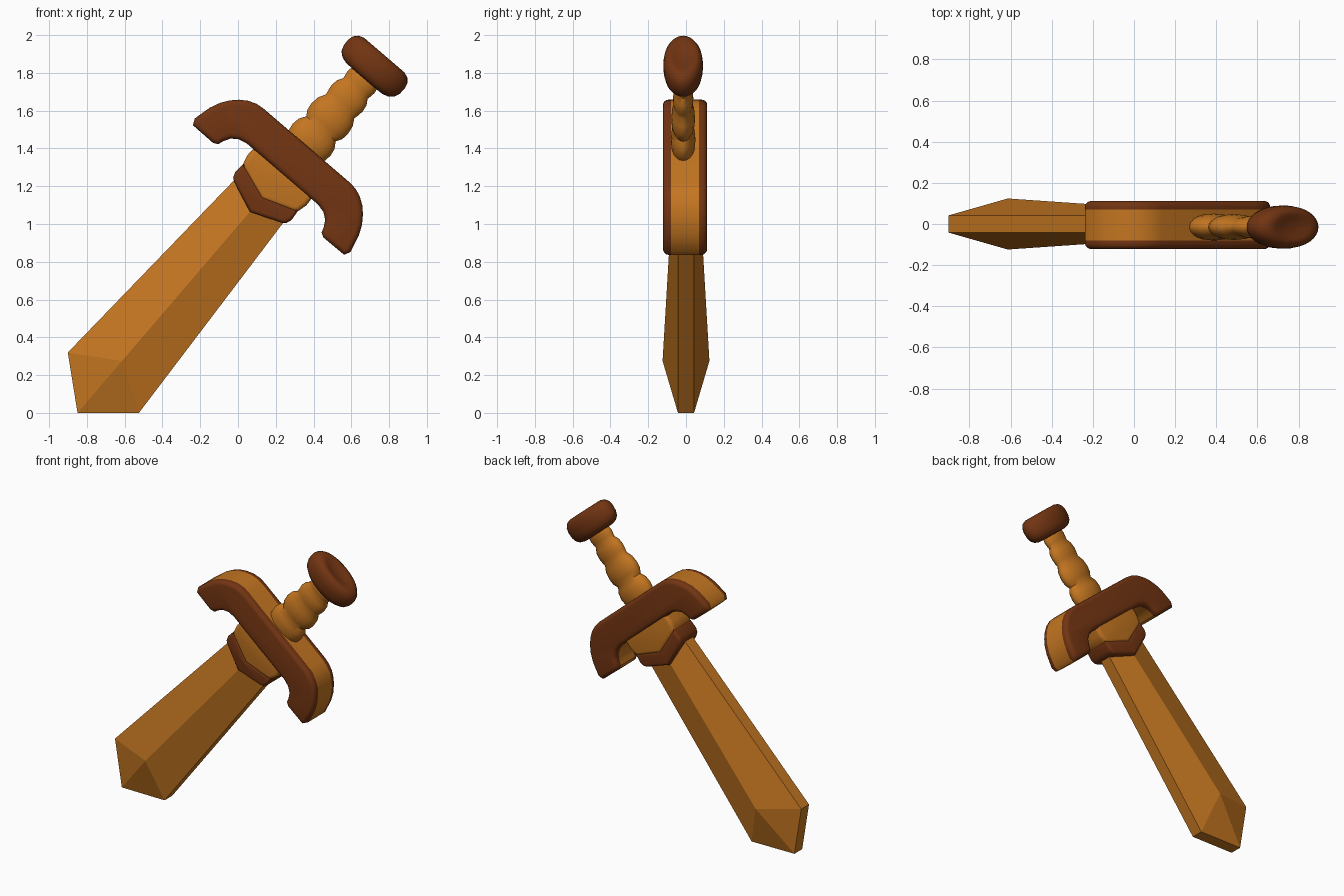
import bpy, bmesh
from math import radians, cos, sin, pi

if "Cube" in bpy.data.objects:
    bpy.data.objects.remove(bpy.data.objects["Cube"])

# Local frame: X across the blade, Y thickness, Z along the blade towards the pommel
TILT = radians(40.6)
ORIGIN = (-0.614, 0.0, 0.275)


def material(name, rgb):
    m = bpy.data.materials.new(name)
    m.diffuse_color = (*rgb, 1)
    m.use_nodes = True
    m.node_tree.nodes["Principled BSDF"].inputs["Base Color"].default_value = m.diffuse_color
    return m


LIGHT = material("light_wood", (0.55, 0.18, 0.015))
DARK = material("dark_wood", (0.17, 0.035, 0.006))


def finish(bm, name, mat, smooth=40, y_shift=0.0):
    bmesh.ops.recalc_face_normals(bm, faces=bm.faces[:])
    me = bpy.data.meshes.new(name)
    bm.to_mesh(me)
    bm.free()
    me.materials.append(mat)
    ob = bpy.data.objects.new(name, me)
    bpy.context.collection.objects.link(ob)
    ob.location = (ORIGIN[0], y_shift, ORIGIN[2])
    ob.rotation_euler = (0, TILT, 0)
    if smooth:
        bpy.ops.object.select_all(action='DESELECT')
        ob.select_set(True)
        bpy.context.view_layer.objects.active = ob
        bpy.ops.object.shade_smooth_by_angle(angle=radians(smooth))
    return ob


def prism(name, half, y0, y1, mat, bevel=0.0, bevel_ys=(), y_shift=0.0):
    """Mirror a half profile across x = 0, extrude it y0..y1, round the rims lying at bevel_ys."""
    pts = half + [(-x, z) for x, z in reversed(half) if x > 0]
    bm = bmesh.new()
    a = [bm.verts.new((x, y0, z)) for x, z in pts]
    b = [bm.verts.new((x, y1, z)) for x, z in pts]
    n = len(pts)
    bm.faces.new(a)
    bm.faces.new(b[::-1])
    for i in range(n):
        j = (i + 1) % n
        bm.faces.new((a[i], b[i], b[j], a[j]))
    bmesh.ops.recalc_face_normals(bm, faces=bm.faces[:])
    if bevel:
        rims = [e for e in bm.edges
                if any(all(abs(v.co.y - y) < 1e-5 for v in e.verts) for y in bevel_ys)]
        bmesh.ops.bevel(bm, geom=rims, offset=bevel, segments=4, profile=0.5,
                        affect='EDGES', clamp_overlap=False)
    return finish(bm, name, mat, 40, y_shift)


def lathe(name, profile, mat, squash, sides=24, y_shift=0.0):
    """Spin (radius, z) points around the axis, flattened in Y."""
    bm = bmesh.new()
    rings = [[bm.verts.new((r * cos(2 * pi * k / sides), squash * r * sin(2 * pi * k / sides), z))
              for k in range(sides)] for r, z in profile]
    for lo, hi in zip(rings, rings[1:]):
        for k in range(sides):
            j = (k + 1) % sides
            bm.faces.new((lo[k], lo[j], hi[j], hi[k]))
    bm.faces.new(rings[0][::-1])
    bm.faces.new(rings[-1])
    return finish(bm, name, mat, 40, y_shift)


# Blade: flat-edged, ridged on both faces, with a blunt point
bm = bmesh.new()
outline = [(0, -0.362), (0.247, -0.153), (0.168, 1.18), (-0.168, 1.18), (-0.247, -0.153)]
sheets = []
for s in (-1, 1):
    tip, r, rt, lt, l = sheet = [bm.verts.new((x, s * 0.042, z)) for x, z in outline]
    ridge = bm.verts.new((0, s * 0.124, 0))
    top = bm.verts.new((0, s * 0.071, 1.18))
    for f in ((tip, r, ridge), (r, rt, top, ridge), (lt, l, ridge, top), (l, tip, ridge)):
        bm.faces.new(f)
    sheets.append((sheet, top))
(fa, ta), (fb, tb) = sheets
for i, j in ((0, 1), (1, 2), (3, 4), (4, 0)):
    bm.faces.new((fa[i], fa[j], fb[j], fb[i]))
bm.faces.new((fa[2], ta, fa[3], fb[3], tb, fb[2]))
finish(bm, "blade", LIGHT, smooth=0)

# Collar where the blade meets the guard: dark chevron band and lighter block
band = [(0, 1.04), (0.165, 1.105), (0.185, 1.12), (0.196, 1.15), (0.19, 1.212), (0, 1.145)]
prism("collar_band", band, -0.1, 0.1, DARK, 0.02, (-0.1, 0.1))
block = [(0, 1.13), (0.175, 1.192), (0.192, 1.21), (0.205, 1.26), (0.2, 1.36), (0, 1.36)]
prism("collar_block", block, -0.1, 0.1, LIGHT, 0.025, (-0.1, 0.1))

# Guard: light core between two rounded dark plates
guard = [(0, 1.502), (0.3, 1.502), (0.345, 1.497), (0.39, 1.48), (0.43, 1.453), (0.463, 1.42),
         (0.495, 1.375), (0.52, 1.32), (0.543, 1.225), (0.527, 1.192), (0.385, 1.19),
         (0.36, 1.203), (0.35, 1.232), (0.33, 1.268), (0.295, 1.293), (0.25, 1.304), (0, 1.304)]
prism("guard_core", guard, -0.075, 0.075, LIGHT, y_shift=-0.005)
for side, s in (("front", -1), ("back", 1)):
    prism("guard_plate_" + side, guard, s * 0.045, s * 0.117, DARK, 0.028,
          (s * 0.045, s * 0.117), y_shift=-0.005)

# Handle: four swelling grips that shrink towards the pommel
beads = [(1.48, 1.618, 0.131), (1.618, 1.775, 0.126), (1.775, 1.9, 0.108), (1.9, 2.0, 0.092)]
grip = [(0.115, 1.48)]
for z0, z1, r in beads:
    h = z1 - z0
    grip += [(r * 0.96, z0 + 0.2 * h), (r, z0 + 0.45 * h), (r * 0.95, z0 + 0.75 * h), (r * 0.78, z1)]
lathe("handle", grip, LIGHT, 0.5, 20, -0.015)

# Pommel: rounded oval disc with a shallow dish on top
disc = [(0.06, 1.968), (0.125, 1.97), (0.16, 1.98), (0.184, 2.0), (0.196, 2.03), (0.198, 2.07),
        (0.19, 2.1), (0.17, 2.122), (0.14, 2.133), (0.11, 2.132), (0.07, 2.123), (0.02, 2.12)]
lathe("pommel", disc, DARK, 0.53, 32, -0.015)
